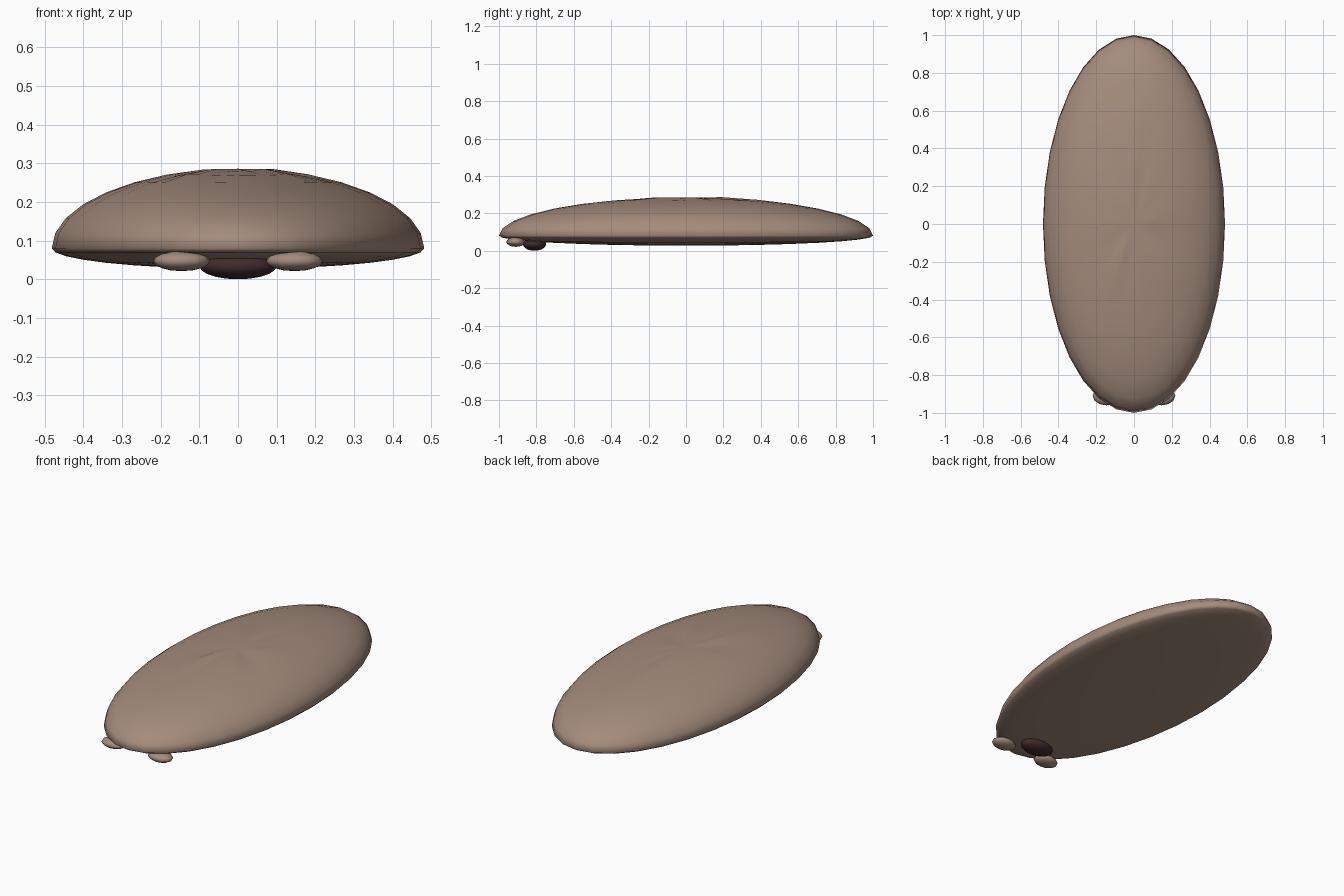
import bpy
import math

cube = bpy.data.objects.get("Cube")
if cube:
    bpy.data.objects.remove(cube, do_unlink=True)


def make_material(name, rgb):
    mat = bpy.data.materials.new(name)
    mat.use_nodes = True
    color = (*rgb, 1.0)
    mat.diffuse_color = color
    bsdf = mat.node_tree.nodes["Principled BSDF"]
    bsdf.inputs["Base Color"].default_value = color
    bsdf.inputs["Roughness"].default_value = 0.8
    return mat


def ellipsoid(name, center, radii, segments, rings, mat):
    bpy.ops.mesh.primitive_uv_sphere_add(segments=segments, ring_count=rings, radius=1)
    obj = bpy.context.object
    obj.name = name
    for v in obj.data.vertices:
        v.co = [c + r * p for c, r, p in zip(center, radii, v.co)]
    obj.data.materials.append(mat)
    bpy.ops.object.shade_smooth()
    return obj


brown = make_material("warm brown", (0.37, 0.26, 0.20))
dark = make_material("dark maroon", (0.05, 0.024, 0.027))

# Domed shell: tall upper half, shallow belly, faint creases fanning from the crown
shell = ellipsoid("shell", (0, 0, 0), (0.482, 1.0, 1.0), 32, 16, brown)
RIM, HEIGHT, DEPTH = 0.08, 0.205, 0.053
for v in shell.data.vertices:
    x, y, z = v.co
    if z > 0:
        angle = math.atan2(y, x / 0.482)
        spread = math.hypot(x / 0.482, y)
        fade = max(0, 1 - spread / 0.65) * min(1, spread * 6)
        crease = 0.004 * fade * (math.sin(5 * angle) + math.sin(8 * angle + 1))
        v.co.z = RIM + HEIGHT * z + crease
    else:
        v.co.z = RIM + DEPTH * z

# Pair of small front feet under the rim
for side, label in ((1, "left"), (-1, "right")):
    ellipsoid(label + "_foot", (0.146 * side, -0.91, 0.047),
              (0.073, 0.05, 0.026), 12, 8, brown)

# Dark mouth on the underside
ellipsoid("mouth", (0, -0.81, 0.034), (0.1, 0.062, 0.034), 16, 10, dark)
